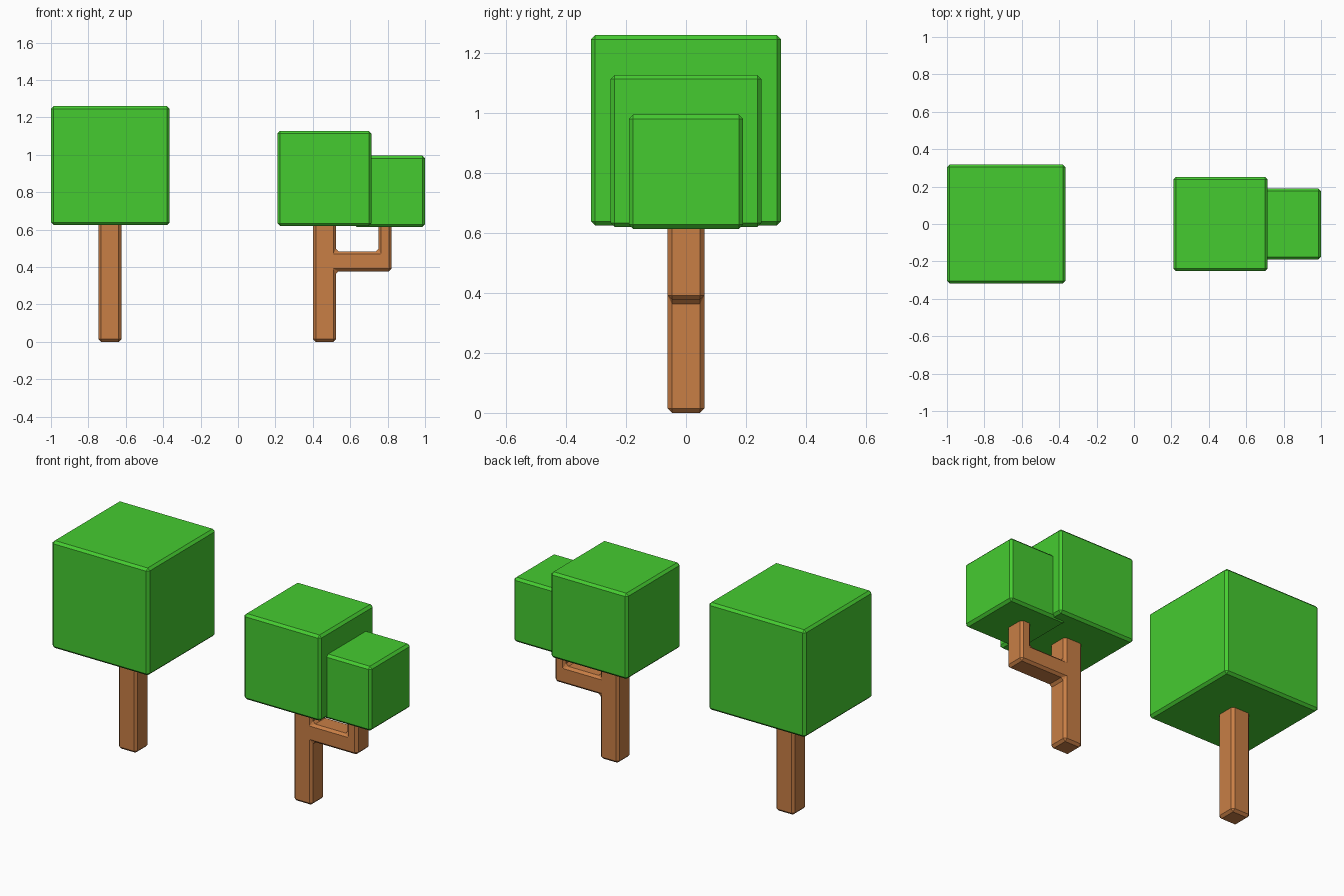
import bpy, bmesh

if "Cube" in bpy.data.objects:
    bpy.data.objects.remove(bpy.data.objects["Cube"])

BEVEL = 0.014


def material(name, color):
    m = bpy.data.materials.new(name)
    m.diffuse_color = color
    m.use_nodes = True
    m.node_tree.nodes["Principled BSDF"].inputs["Base Color"].default_value = m.diffuse_color
    return m


LEAF = material("leaf_green", (0.06, 0.60, 0.03, 1))
WOOD = material("bark_brown", (0.58, 0.21, 0.06, 1))


def extruded(name, profile, half_depth, mat):
    """Extrude an x-z outline along y and chamfer every edge."""
    bm = bmesh.new()
    face = bm.faces.new([bm.verts.new((x, -half_depth, z)) for x, z in profile])
    ext = bmesh.ops.extrude_face_region(bm, geom=[face], use_keep_orig=True)
    verts = [v for v in ext["geom"] if isinstance(v, bmesh.types.BMVert)]
    bmesh.ops.translate(bm, verts=verts, vec=(0, 2 * half_depth, 0))
    bmesh.ops.recalc_face_normals(bm, faces=bm.faces[:])
    bmesh.ops.bevel(bm, geom=bm.edges[:], offset=BEVEL, segments=1,
                    profile=0.5, affect='EDGES')
    bmesh.ops.recalc_face_normals(bm, faces=bm.faces[:])
    mesh = bpy.data.meshes.new(name)
    bm.to_mesh(mesh)
    bm.free()
    mesh.materials.append(mat)
    ob = bpy.data.objects.new(name, mesh)
    bpy.context.collection.objects.link(ob)
    return ob


def box(name, x0, x1, z0, z1, half_depth, mat):
    return extruded(name, [(x0, z0), (x1, z0), (x1, z1), (x0, z1)], half_depth, mat)


# large tree
box("large_tree_trunk", -0.746, -0.624, 0.0, 0.65, 0.061, WOOD)
box("large_tree_crown", -1.0, -0.365, 0.625, 1.26, 0.3175, LEAF)

# forked tree: trunk, side branch and upright in one outline
fork = [(0.402, 0), (0.524, 0), (0.524, 0.377), (0.82, 0.377), (0.82, 0.65),
        (0.751, 0.65), (0.751, 0.484), (0.524, 0.484), (0.524, 0.65), (0.402, 0.65)]
extruded("forked_tree_trunk", fork, 0.061, WOOD)
box("forked_tree_main_crown", 0.21, 0.714, 0.62, 1.127, 0.252, LEAF)
box("forked_tree_side_crown", 0.62, 1.0, 0.614, 0.995, 0.19, LEAF)
